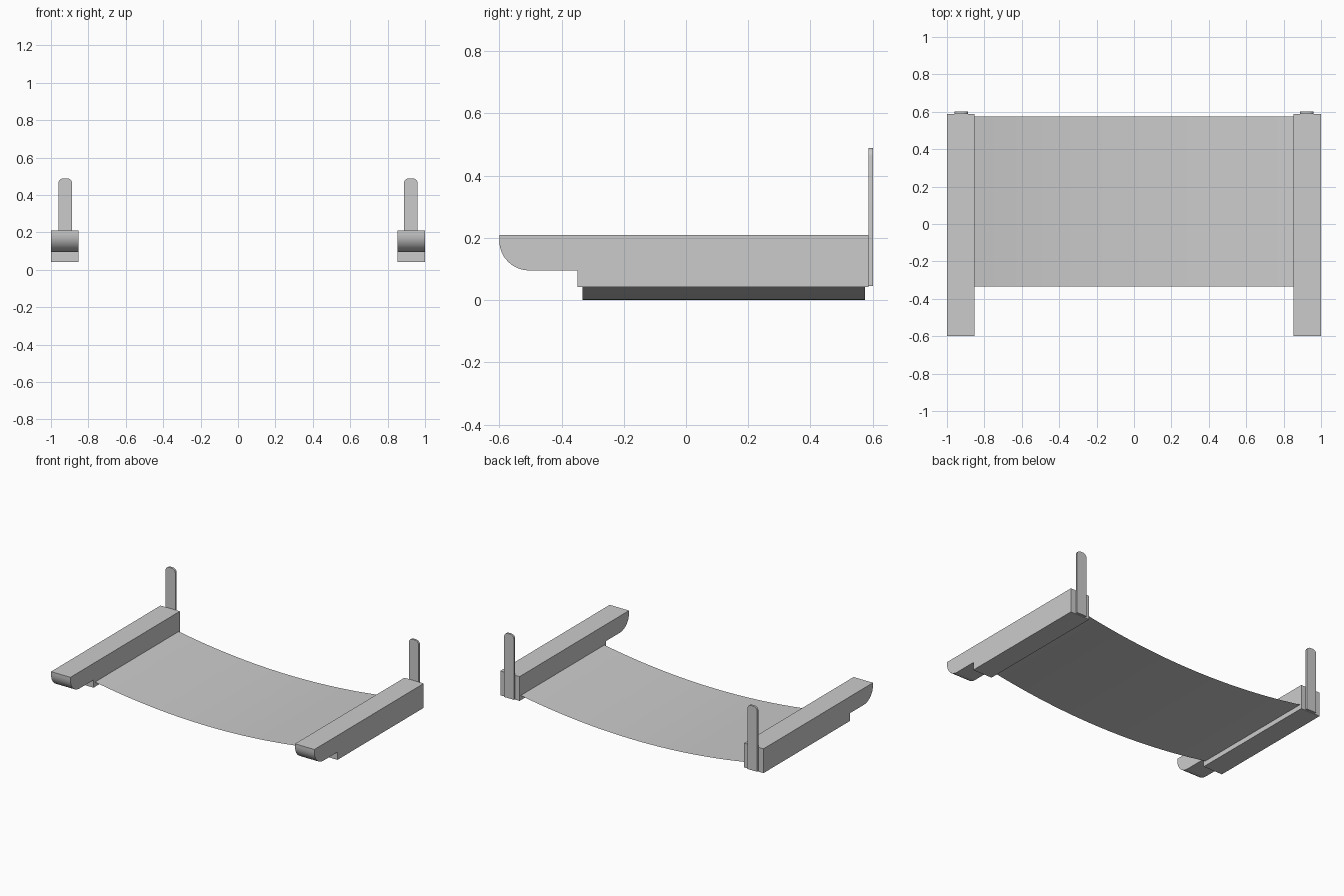
import bpy, bmesh, math

if "Cube" in bpy.data.objects:
    bpy.data.objects.remove(bpy.data.objects["Cube"])


def make_object(name, bm):
    mesh = bpy.data.meshes.new(name)
    bm.to_mesh(mesh)
    bm.free()
    obj = bpy.data.objects.new(name, mesh)
    bpy.context.collection.objects.link(obj)
    bpy.ops.object.select_all(action='DESELECT')
    bpy.context.view_layer.objects.active = obj
    obj.select_set(True)
    bpy.ops.object.shade_smooth_by_angle(angle=math.radians(30))
    return obj


def prism(name, points, offset):
    """Extrude a closed 3D outline along an offset vector."""
    bm = bmesh.new()
    face = bm.faces.new([bm.verts.new(p) for p in points])
    ext = bmesh.ops.extrude_face_region(bm, geom=[face])
    verts = [v for v in ext["geom"] if isinstance(v, bmesh.types.BMVert)]
    bmesh.ops.translate(bm, verts=verts, vec=offset)
    bmesh.ops.recalc_face_normals(bm, faces=bm.faces)
    return make_object(name, bm)


def arc(cx, cy, rx, ry, a0, a1, n):
    angles = [math.radians(a0 + (a1 - a0) * i / n) for i in range(n + 1)]
    return [(cx + rx * math.cos(a), cy + ry * math.sin(a)) for a in angles]


# side profile of the arm: rounded nose, stepped underside
arm_profile = [(-0.6, 0.209)] + arc(-0.503, 0.19, 0.097, 0.095, 180, 270, 8)
arm_profile += [(-0.349, 0.095), (-0.349, 0.042), (0.587, 0.042), (0.587, 0.209)]

# front outline of the rear post: rounded top corners
R, HALF, TOP = 0.027, 0.037, 0.489
post_profile = [(-HALF, 0.046), (HALF, 0.046)]
post_profile += arc(HALF - R, TOP - R, R, R, 0, 90, 5)
post_profile += arc(R - HALF, TOP - R, R, R, 90, 180, 5)

for side, sx in (("left", -1), ("right", 1)):
    prism(side + "_arm", [(sx * 0.853, y, z) for y, z in arm_profile],
          (sx * 0.147, 0, 0))
    prism(side + "_rear_post", [(sx * 0.924 + x, 0.587, z) for x, z in post_profile],
          (0, 0.014, 0))

# sagging seat: a single thin sheet slung between the arms
bm = bmesh.new()
N = 24
rows = []
for i in range(N + 1):
    x = 0.855 * (2 * i / N - 1)
    z = 0.075 * (x / 0.855) ** 2
    rows.append((bm.verts.new((x, -0.333, z)), bm.verts.new((x, 0.575, z))))
for (a, b), (c, d) in zip(rows, rows[1:]):
    bm.faces.new((a, c, d, b))
make_object("sling_seat", bm)
